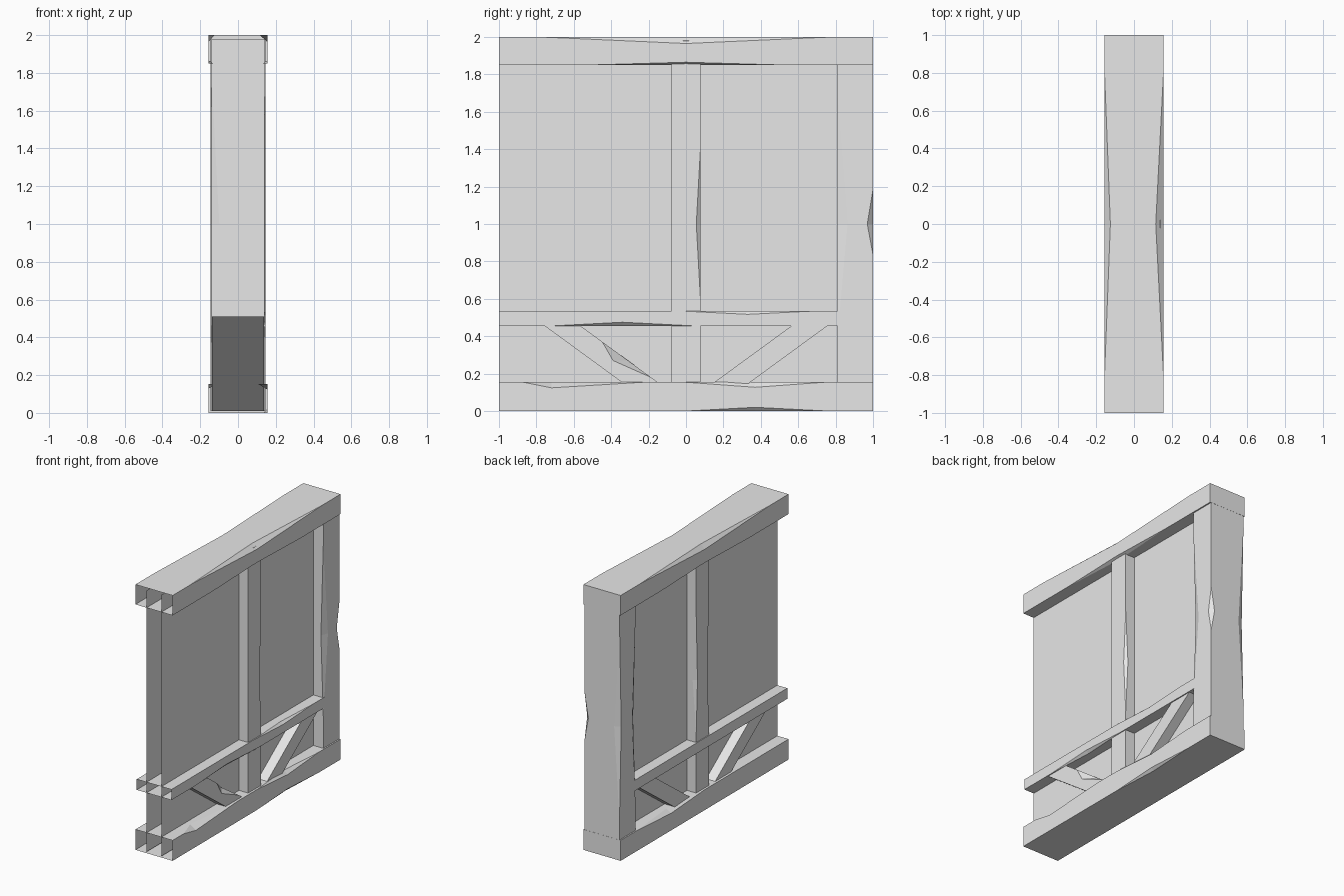
import bpy, bmesh
from mathutils import Vector

cube = bpy.data.objects.get("Cube")
if cube:
    bpy.data.objects.remove(cube)

GREY = (0.8, 0.8, 0.8, 1)
grey = bpy.data.materials.new("plain_grey")
grey.use_nodes = True
grey.diffuse_color = GREY
grey.node_tree.nodes["Principled BSDF"].inputs["Base Color"].default_value = GREY


def finish(name, bm):
    mesh = bpy.data.meshes.new(name)
    bm.to_mesh(mesh)
    bm.free()
    mesh.materials.append(grey)
    obj = bpy.data.objects.new(name, mesh)
    bpy.context.collection.objects.link(obj)
    return obj


def timber(name, axis, start, end, half_u, half_v, chips=(), open_start=False):
    """Four-sided timber from start to end. Each chip nicks one long edge:
    (u sign, v sign, from, deepest, to, depth in u, depth in v), placed along axis."""
    start, end = Vector(start), Vector(end)
    u, v = Vector((1, 0, 0)), Vector((0, 0, 1) if axis == 1 else (0, 1, 0))
    bm = bmesh.new()
    corners = [(1, 1), (-1, 1), (-1, -1), (1, -1)]

    def point(c, pos, du=0, dv=0):
        base = start.lerp(end, (pos - start[axis]) / (end[axis] - start[axis]))
        return bm.verts.new(base + u * c[0] * (half_u - du) + v * c[1] * (half_v - dv))

    # paths[corner] = edge path on the u-facing side and on the v-facing side
    paths, caps = {}, {}
    for c in corners:
        first, last = point(c, start[axis]), point(c, end[axis])
        on_u, on_v = [first], [first]
        for su, sv, a, m, b, du, dv in sorted(chips, key=lambda k: k[2]):
            if (su, sv) != c:
                continue
            va, vb = point(c, a), point(c, b)
            mu, mv = point(c, m, 0, dv), point(c, m, du, 0)
            on_u += [va, mu, vb]
            on_v += [va, mv, vb]
            bm.faces.new((va, mu, mv))
            bm.faces.new((vb, mv, mu))
        paths[c] = (on_u + [last], on_v + [last])
        caps[c] = (first, last)
    for i, c in enumerate(corners):
        d = corners[(i + 1) % 4]
        side = 0 if c[0] == d[0] else 1
        bm.faces.new(paths[c][side] + paths[d][side][::-1])
    bm.faces.new([caps[c][1] for c in corners])
    first_cap = bm.faces.new([caps[c][0] for c in corners])
    bmesh.ops.recalc_face_normals(bm, faces=bm.faces)
    if open_start:
        bmesh.ops.delete(bm, geom=[first_cap], context='FACES_ONLY')
    return finish(name, bm)


# Long horizontal beams, open at the front end
timber("top_beam", 1, (0, -1, 1.925), (0, 1, 1.925), 0.155, 0.075, [
    (1, 1, -0.78, 0, 0.78, 0.04, 0.035),
    (-1, 1, -0.78, 0, 0.78, 0.03, 0.035),
    (1, -1, -0.52, 0, 0.52, 0.03, 0.015),
    (-1, -1, -0.52, 0, 0.52, 0.03, 0.015)], True)

timber("bottom_beam", 1, (0, -1, 0.077), (0, 1, 0.077), 0.155, 0.077, [
    (1, 1, -0.87, -0.72, -0.23, 0.05, 0.03),
    (1, 1, 0.0, 0.37, 0.74, 0.03, 0.027),
    (-1, 1, 0.0, 0.4, 0.8, 0.04, 0.025),
    (1, -1, 0.0, 0.37, 0.76, 0.02, 0.02)], True)

timber("middle_rail", 1, (0, -1, 0.495), (0, 0.84, 0.495), 0.145, 0.04, [
    (1, 1, -0.03, 0.33, 0.69, 0.02, 0.018),
    (1, -1, -0.72, -0.34, 0.05, 0.02, 0.02)], True)

# Upright posts
timber("end_post", 2, (0, 0.904, 0.01), (0, 0.904, 1.98), 0.145, 0.095, [
    (1, 1, 0.84, 1.0, 1.18, 0.03, 0.03),
    (-1, 1, 0.3, 1.0, 1.8, 0.045, 0.02),
    (1, -1, 0.38, 1.0, 1.7, 0.02, 0.055),
    (-1, -1, 0.35, 1.0, 1.75, 0.02, 0.04)])

timber("centre_post", 2, (0, 0, 0.01), (0, 0, 1.98), 0.139, 0.077, [
    (-1, -1, 0.5, 1.0, 1.76, 0.04, 0.02),
    (1, 1, 0.6, 1.0, 1.4, 0.02, 0.022),
    (-1, 1, 0.6, 1.0, 1.5, 0.03, 0.015)])

# Slanted braces below the rail
timber("front_brace", 2, (0, -0.05, 0.01), (0, -0.735, 0.51), 0.137, 0.096,
       [(1, 1, 0.18, 0.27, 0.37, 0.06, 0.08)])
timber("back_brace", 2, (0, 0.05, 0.01), (0, 0.735, 0.51), 0.137, 0.096)

# Thin wall sheets running through the frame
for side, name in ((1, "left_sheet"), (-1, "right_sheet")):
    bm = bmesh.new()
    ring = [(-1, 0.01), (0.95, 0.01), (0.95, 1.98), (-1, 1.98)]
    bm.faces.new([bm.verts.new((side * 0.062, y, z)) for y, z in ring[::side]])
    finish(name, bm)
